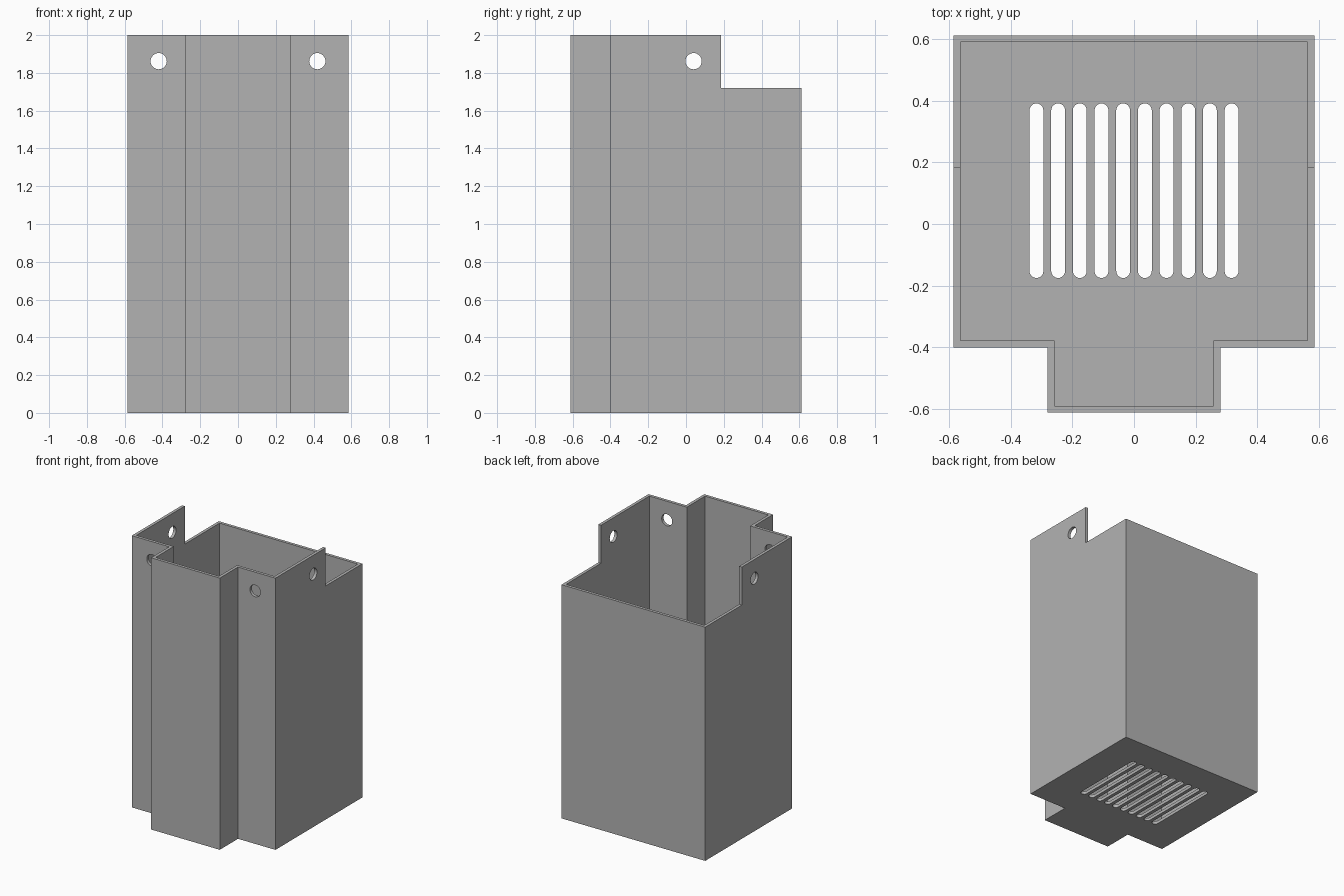
import bpy, bmesh, math
from mathutils import Matrix

if "Cube" in bpy.data.objects:
    bpy.data.objects.remove(bpy.data.objects["Cube"])

WALL = 0.022
grey = bpy.data.materials.new("plain grey")
grey.diffuse_color = (0.45, 0.45, 0.45, 1)
grey.use_nodes = True
grey.node_tree.nodes["Principled BSDF"].inputs["Base Color"].default_value = grey.diffuse_color


def prism(name, outline, z0, z1):
    """Extrude a counter-clockwise outline from z0 up to z1."""
    bm = bmesh.new()
    face = bm.faces.new([bm.verts.new((x, y, z0)) for x, y in outline])
    top = bmesh.ops.extrude_face_region(bm, geom=[face])
    bmesh.ops.translate(bm, vec=(0, 0, z1 - z0),
                        verts=[v for v in top["geom"] if isinstance(v, bmesh.types.BMVert)])
    bmesh.ops.recalc_face_normals(bm, faces=bm.faces)
    mesh = bpy.data.meshes.new(name)
    bm.to_mesh(mesh)
    bm.free()
    obj = bpy.data.objects.new(name, mesh)
    mesh.materials.append(grey)
    bpy.context.collection.objects.link(obj)
    return obj


def t_outline(inset):
    """Square plan with a narrower bay at the front."""
    w, b, f = 0.585 - inset, 0.612 - inset, -0.4 + inset
    bw, bf = 0.28 - inset, -0.612 + inset
    return [(-bw, bf), (bw, bf), (bw, f), (w, f), (w, b), (-w, b), (-w, f), (-bw, f)]


def box(x0, x1, y0, y1):
    return [(x0, y0), (x1, y0), (x1, y1), (x0, y1)]


def circle(r, n=32):
    return [(r * math.cos(2 * math.pi * i / n), r * math.sin(2 * math.pi * i / n)) for i in range(n)]


def slot(x, y0, y1, r, n=12):
    """Long hole with round ends."""
    arc = [math.pi * i / n for i in range(n + 1)]
    return ([(x + r * math.cos(a), y1 - r + r * math.sin(a)) for a in arc] +
            [(x - r * math.cos(a), y0 + r - r * math.sin(a)) for a in arc])


bin_body = prism("bin_body", t_outline(0), 0, 2)

# Hollow interior and lowered rear rim
cutters = [prism("interior_cutter", t_outline(WALL), WALL, 2.2),
           prism("rear_rim_cutter", box(-0.8, 0.8, 0.185, 0.8), 1.72, 2.3)]

# Drain slots in the floor
for i in range(10):
    cutters.append(prism("slot_cutter", slot((i - 4.5) * 0.0703, -0.175, 0.391, 0.0225), -0.1, 0.1))

# Mounting holes: two in the front, one through both sides
for x in (-0.42, 0.42):
    hole = prism("front_hole_cutter", circle(0.043), -0.1, 0.1)
    hole.data.transform(Matrix.Translation((x, -0.39, 1.862)) @ Matrix.Rotation(math.pi / 2, 4, "X"))
    cutters.append(hole)
hole = prism("side_hole_cutter", circle(0.043), -0.8, 0.8)
hole.data.transform(Matrix.Translation((0, 0.04, 1.862)) @ Matrix.Rotation(math.pi / 2, 4, "Y"))
cutters.append(hole)

# Cut everything out of the body, then drop the cutters
for c in cutters:
    c.hide_render = True
    mod = bin_body.modifiers.new("cut", "BOOLEAN")
    mod.operation, mod.solver, mod.object = "DIFFERENCE", "EXACT", c
    bpy.context.view_layer.objects.active = bin_body
    bpy.ops.object.modifier_apply(modifier=mod.name)
    bpy.data.objects.remove(c)

# Smooth the round holes, keep the folds crisp
bin_body.select_set(True)
bpy.ops.object.shade_smooth_by_angle(angle=math.radians(30))
